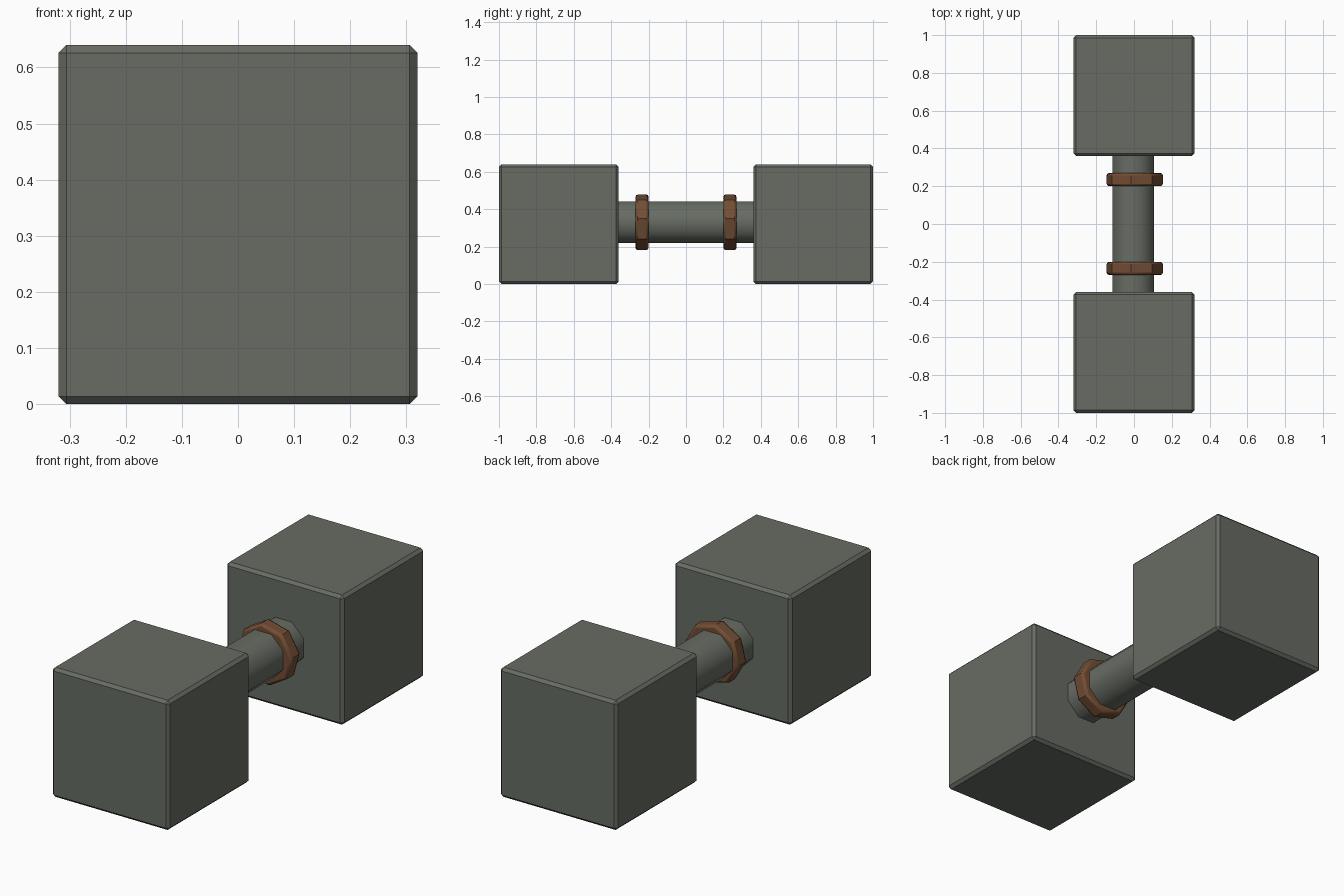
import bpy, math
from mathutils import Matrix

if "Cube" in bpy.data.objects:
    bpy.data.objects.remove(bpy.data.objects["Cube"])


def material(name, color):
    m = bpy.data.materials.new(name)
    m.diffuse_color = (*color, 1)
    m.use_nodes = True
    m.node_tree.nodes["Principled BSDF"].inputs["Base Color"].default_value = m.diffuse_color
    return m


STONE = material("grey_green_stone", (0.135, 0.15, 0.125))
LEATHER = material("brown_leather", (0.17, 0.075, 0.035))
AXIS_Z = 0.33


def finish(obj, name, mat, bevel=0, segments=1):
    obj.name = name
    obj.data.materials.append(mat)
    if bevel:
        mod = obj.modifiers.new("edge_bevel", 'BEVEL')
        mod.width = bevel
        mod.segments = segments
        mod.limit_method = 'ANGLE'
        mod.angle_limit = math.radians(50)
    return obj


def octagon_rod(name, mat, radius, y, length, x, turn, bevel=0, segments=1):
    """Eight-sided prism along y, turned about its own axis."""
    bpy.ops.mesh.primitive_cylinder_add(vertices=8, radius=radius, depth=length)
    obj = bpy.context.object
    obj.data.transform(Matrix.Rotation(math.radians(90), 4, 'X')
                       @ Matrix.Rotation(math.radians(turn), 4, 'Z'))
    obj.location = (x, y, AXIS_Z)
    return finish(obj, name, mat, bevel, segments)


# Square heads with chamfered edges
for side, label in ((-1, "front"), (1, "back")):
    bpy.ops.mesh.primitive_cube_add(size=1, location=(0, side * 0.68, 0.32))
    head = bpy.context.object
    head.data.transform(Matrix.Diagonal((0.64, 0.64, 0.64, 1)))
    finish(head, label + "_head", STONE, 0.014)

# Smooth handle between the heads
octagon_rod("handle", STONE, 0.12, 0, 0.76, -0.004, 22.5)
bpy.ops.object.shade_smooth_by_angle(angle=math.radians(60))

# Bound grip rings
for side, label in ((-1, "front"), (1, "back")):
    octagon_rod(label + "_ring", LEATHER, 0.15, side * 0.235, 0.07, 0.004, 8, 0.012, 2)
    bpy.ops.object.shade_smooth_by_angle(angle=math.radians(30))
